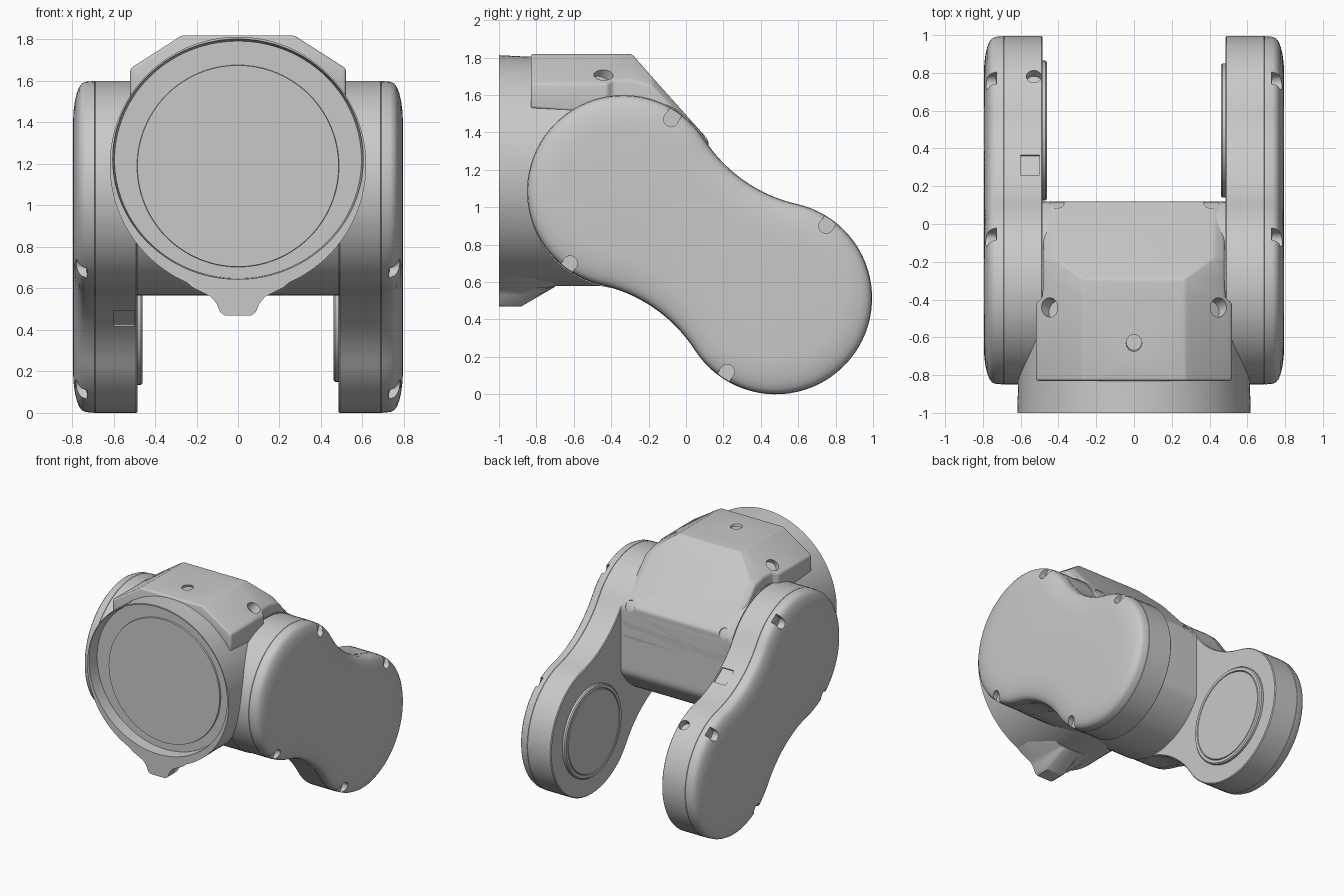
import bpy, bmesh
from math import sin, cos, pi, atan2, radians
from mathutils import Vector, Matrix

if "Cube" in bpy.data.objects:
    bpy.data.objects.remove(bpy.data.objects["Cube"])

GREY = (0.584, 0.584, 0.584, 1)
metal = bpy.data.materials.new("light_grey")
metal.use_nodes = True
metal.diffuse_color = GREY
metal.node_tree.nodes["Principled BSDF"].inputs["Base Color"].default_value = GREY


def finish(bm, name):
    bmesh.ops.recalc_face_normals(bm, faces=bm.faces)
    mesh = bpy.data.meshes.new(name)
    bm.to_mesh(mesh)
    bm.free()
    ob = bpy.data.objects.new(name, mesh)
    bpy.context.collection.objects.link(ob)
    mesh.materials.append(metal)
    return ob


def loft(rings, name):
    """Skin a list of equal-length point rings and cap both ends."""
    bm = bmesh.new()
    rows = [[bm.verts.new(p) for p in ring] for ring in rings]
    n = len(rows[0])
    for a, b in zip(rows, rows[1:]):
        for i in range(n):
            j = (i + 1) % n
            bm.faces.new((a[i], a[j], b[j], b[i]))
    bm.faces.new(rows[0])
    bm.faces.new(rows[-1])
    return finish(bm, name)


def activate(ob):
    bpy.ops.object.select_all(action='DESELECT')
    ob.select_set(True)
    bpy.context.view_layer.objects.active = ob


def smooth(ob, angle=30):
    activate(ob)
    bpy.ops.object.shade_smooth_by_angle(angle=radians(angle))


def bevel(ob, width):
    m = ob.modifiers.new("bevel", 'BEVEL')
    m.width, m.segments, m.angle_limit = width, 3, radians(25)
    activate(ob)
    bpy.ops.object.modifier_apply(modifier=m.name)


def cut(ob, kind, centre, direction, size):
    """Subtract one round or box pocket; keep the part whole if the cut fails."""
    turn = Vector(direction).to_track_quat('Z', 'Y').to_matrix().to_4x4()
    place = Matrix.Translation(centre) @ turn
    bm = bmesh.new()
    if kind == "round":
        bmesh.ops.create_cone(bm, cap_ends=True, segments=20, radius1=size[0],
                              radius2=size[0], depth=size[1], matrix=place)
    else:
        bmesh.ops.create_cube(bm, size=1, matrix=place @ Matrix.Diagonal((*size, 1)))
    cutter = finish(bm, "pocket_cutter")
    cutter.hide_render = True
    whole = ob.data.copy()
    m = ob.modifiers.new("pocket", 'BOOLEAN')
    m.operation, m.solver, m.object = 'DIFFERENCE', 'EXACT', cutter
    activate(ob)
    bpy.ops.object.modifier_apply(modifier=m.name)
    if len(ob.data.polygons) < len(whole.polygons) * 0.7:
        ob.data = whole
    bpy.data.objects.remove(cutter)


# Side arm outline: two equal lobes joined by a concave waist
UPPER, LOWER = Vector((-0.335, 1.085)), Vector((0.48, 0.515))
MID, AXIS = (UPPER + LOWER) / 2, (LOWER - UPPER).normalized()
PERP = Vector((-AXIS.y, AXIS.x))
HALF = (LOWER - UPPER).length / 2
LOBE, WAIST = 0.515, 0.8
RISE = ((LOBE + WAIST) ** 2 - HALF ** 2) ** 0.5


def arm_outline(inset):
    a = atan2(RISE, -HALF)
    r, w = LOBE - inset, WAIST + inset
    half = []
    for i in range(48):
        t = -a + 2 * a * i / 48
        half.append((HALF + r * cos(t), r * sin(t)))
    start, end = atan2(-RISE, HALF), atan2(-RISE, -HALF)
    for i in range(20):
        t = start + (end - start) * i / 20
        half.append((w * cos(t), RISE + w * sin(t)))
    pts = half + [(-u, -v) for u, v in half]
    return [MID + AXIS * u + PERP * v for u, v in pts]


def disc(name, x0, x1, centre, radius, seg=72):
    lip = 0.008 if x1 > x0 else -0.008
    steps = [(x0, radius), (x1 - lip, radius), (x1, radius - 0.008),
             (x1, radius - 0.03), (x1 - lip, radius - 0.034), (x1, radius - 0.038)]
    rings = [[(x, centre[0] + r * cos(2 * pi * i / seg), centre[1] + r * sin(2 * pi * i / seg))
              for i in range(seg)] for x, r in steps]
    smooth(loft(rings, name))


# (distance from centre, inset) with a fine seam groove and a soft outer cap
ARM_STEPS = [(0.485, 0.006), (0.491, 0), (0.688, 0), (0.69, 0.003), (0.692, 0), (0.735, 0.004),
             (0.753, 0.013), (0.766, 0.03), (0.777, 0.058), (0.786, 0.095), (0.792, 0.14),
             (0.795, 0.19)]
BOLTS = [(-0.08, 1.47), (0.75, 0.9), (-0.62, 0.7), (0.22, 0.12)]

for side, s, radius in (("left", 1, 0.355), ("right", -1, 0.37)):
    arm = loft([[(s * x, p.x, p.y) for p in arm_outline(d)] for x, d in ARM_STEPS],
               side + "_arm")
    # bolt pockets: round seat, open to the rim
    for bolt in map(Vector, BOLTS):
        lobe = min((UPPER, LOWER), key=lambda c: (bolt - c).length)
        out = (bolt - lobe).normalized()
        edge = bolt + out * 0.05
        cut(arm, "round", (s * 0.8, *bolt), (1, 0, 0), (0.04, 0.14))
        cut(arm, "box", (s * 0.8, *edge), (0, *out), (0.142, 0.076, 0.1))
    if s < 0:
        # shallow ports on both sides of the waist, and an inner bolt pocket
        for k in (1, -1):
            port = MID + PERP * k * 0.435
            cut(arm, "box", (-0.55, *port), (0, *(PERP * k)), (0.1, 0.13, 0.05))
        cut(arm, "round", (-0.53, 0.78, 0.93), (0, 0.6, 0.8), (0.04, 0.1))
    smooth(arm)
    disc(side + "_inner_disc", s * 0.49, s * 0.46, (0.495, 0.505), radius)

# Cross hub between the arms, flattened at the back
hub_ring = [(min(0.12, UPPER.x + 0.52 * cos(2 * pi * i / 96)),
             UPPER.y + 0.52 * sin(2 * pi * i / 96)) for i in range(96)]
smooth(loft([[(x, y, z) for y, z in hub_ring] for x in (-0.488, 0.488)], "cross_hub"))

# Front flange with recessed face: (y, half width, half height, centre height)
FLANGE = [(-0.4, 0.612, 0.612, 1.19), (-0.86, 0.614, 0.614, 1.192), (-1, 0.618, 0.618, 1.195),
          (-1, 0.604, 0.579, 1.223), (-0.91, 0.595, 0.572, 1.22),
          (-0.91, 0.487, 0.487, 1.19), (-0.922, 0.485, 0.485, 1.19)]
smooth(loft([[(w * cos(2 * pi * i / 112), y, z + h * sin(2 * pi * i / 112))
              for i in range(112)] for y, w, h, z in FLANGE], "front_flange"))

# Lower alignment tab, sloping back into the flange
tab = [(0.33, 0.7), (0.22, 0.605), (0.13, 0.56), (0.105, 0.53), (0.085, 0.485), (0.065, 0.47)]
tab = tab + [(-x, z) for x, z in reversed(tab)] + [(-0.15, 0.61), (0, 0.6), (0.15, 0.61)]
smooth(loft([[(x * k, y, max(z, low)) for x, z in tab]
             for y, k, low in ((-1, 1, 0), (-0.88, 1, 0), (-0.7, 0.75, 0.575))], "lower_tab"))


# Faceted top hood: (y, top half width, top, side half width, shoulder, base)
def hood_ring(y, a, top, b, shoulder, base):
    half = [(b, base), (b, shoulder), (a, top)]
    return [(x, y, z) for x, z in half + [(-x, z) for x, z in reversed(half)]]


HOOD = [(-0.83, 0.27, 1.82, 0.52, 1.66, 1.53), (-0.42, 0.27, 1.82, 0.52, 1.66, 1.5),
        (-0.39, 0.27, 1.82, 0.485, 1.68, 1.1), (-0.29, 0.27, 1.82, 0.48, 1.68, 1.1),
        (-0.18, 0.42, 1.695, 0.48, 1.65, 1.1), (0.12, 0.44, 1.36, 0.48, 1.32, 1.1)]
hood = loft([hood_ring(*h) for h in HOOD], "top_hood")
bevel(hood, 0.014)
cut(hood, "round", (0, -0.63, 1.82), (0, -0.4, 1), (0.042, 0.1))
for s in (1, -1):
    cut(hood, "round", (s * 0.45, -0.44, 1.71), (s * 0.7, 0.3, 0.8), (0.05, 0.12))
    cut(hood, "round", (s * 0.41, 0.11, 1.37), (0, 0.6, 0.8), (0.04, 0.1))
smooth(hood)
